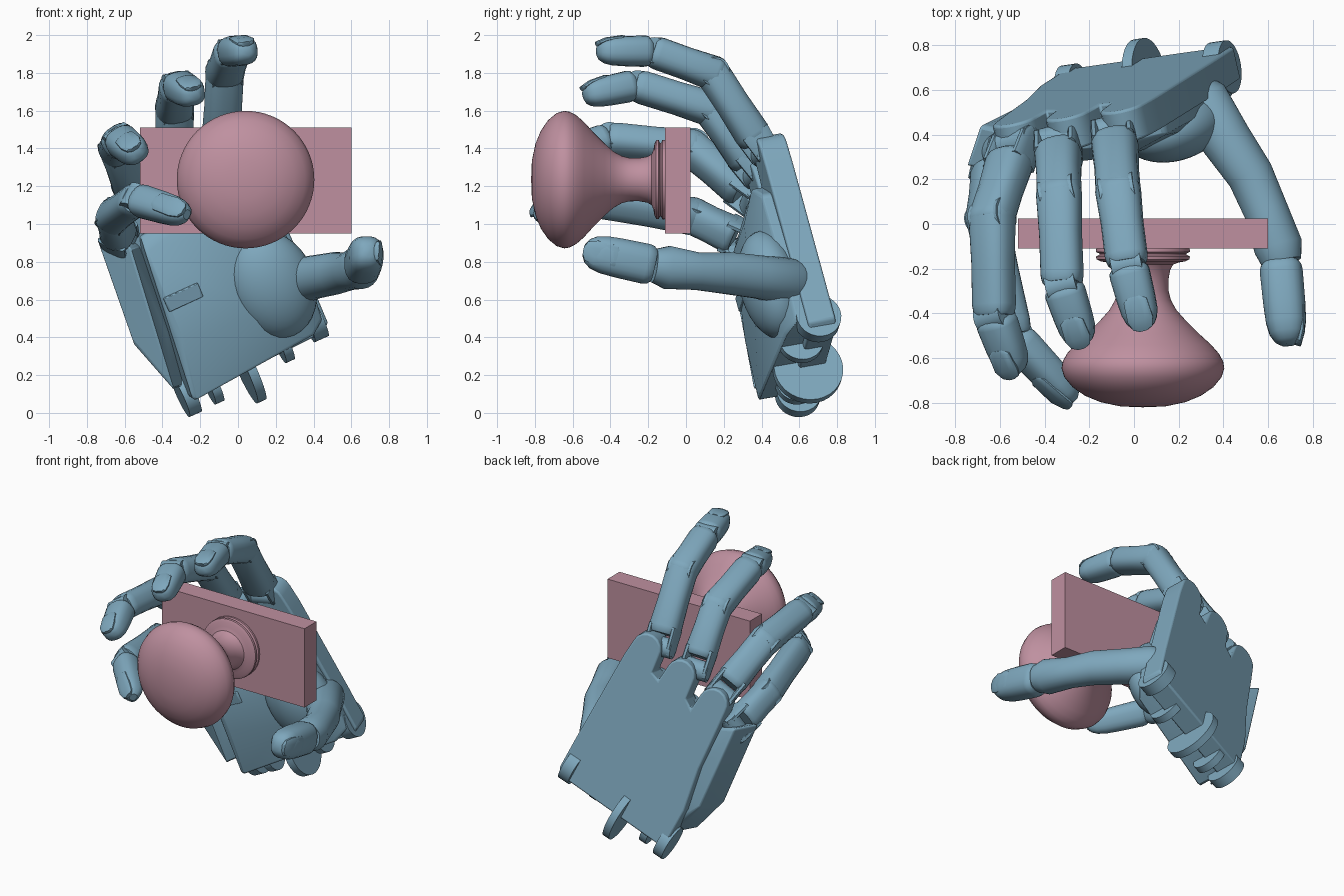
import bpy, bmesh, math
from mathutils import Vector as V, Matrix

if "Cube" in bpy.data.objects:
    bpy.data.objects.remove(bpy.data.objects["Cube"])


def material(name, col):
    m = bpy.data.materials.new(name)
    m.diffuse_color = (*col, 1)
    m.use_nodes = True
    m.node_tree.nodes["Principled BSDF"].inputs["Base Color"].default_value = m.diffuse_color
    return m


BLUE = material("hand_blue", (0.21, 0.39, 0.51))
PINK = material("knob_pink", (0.52, 0.28, 0.35))


def finish(bm, name, mat=BLUE, bevel=0, angle=35):
    bmesh.ops.recalc_face_normals(bm, faces=bm.faces)
    me = bpy.data.meshes.new(name)
    bm.to_mesh(me)
    bm.free()
    ob = bpy.data.objects.new(name, me)
    bpy.context.collection.objects.link(ob)
    me.materials.append(mat)
    if bevel:
        b = ob.modifiers.new("bevel", 'BEVEL')
        b.width, b.segments, b.limit_method = bevel, 3, 'ANGLE'
    bpy.ops.object.select_all(action='DESELECT')
    ob.select_set(True)
    bpy.context.view_layer.objects.active = ob
    bpy.ops.object.shade_smooth_by_angle(angle=math.radians(angle))
    return ob


def loft(name, pts, sizes, side, n=20, power=2.6):
    """Tube through pts; sizes are (half width, half height) of squarish rings."""
    bm = bmesh.new()
    rings = []
    for i, p in enumerate(pts):
        t = (pts[min(i + 1, len(pts) - 1)] - pts[max(i - 1, 0)]).normalized()
        s = (side - t * side.dot(t)).normalized()
        u = t.cross(s)
        ring = []
        for k in range(n):
            a = 2 * math.pi * (k + .5) / n
            x, y = [math.copysign(abs(q) ** (2 / power), q) for q in (math.cos(a), math.sin(a))]
            ring.append(bm.verts.new(p + s * x * sizes[i][0] + u * y * sizes[i][1]))
        rings.append(ring)
    for r, q in zip(rings, rings[1:]):
        for k in range(n):
            bm.faces.new((r[k], r[(k + 1) % n], q[(k + 1) % n], q[k]))
    bm.faces.new(rings[0])
    bm.faces.new(rings[-1])
    return finish(bm, name)


PLAIN = [(0, .8), (.04, .94), (.1, 1), (.5, .96), (.9, 1), (.97, .95), (1, .85)]
TIP = [(0, .8), (.05, .95), (.12, 1), (.5, .99), (.72, .95), (.86, .83), (.95, .62), (1, .32)]


def segment(name, a, b, ra, rb, side, profile):
    f = [(t, k * (ra + (rb - ra) * t)) for t, k in profile]
    return loft(name, [a.lerp(b, t) for t, _ in f], [(r, r * .9) for _, r in f], side)


def nail(name, a, b, r, side):
    t = (b - a).normalized()
    s = (side - t * side.dot(t)).normalized()
    up = t.cross(s)
    pts = [a.lerp(b, f) + up * r * h for f, h in ((.5, .68), (.56, .7), (.85, .58), (.98, .42), (1.01, .38))]
    loft(name, pts, [(w * r, .14 * r) for w in (.3, .55, .6, .45, .25)], side, 12)


def disc(name, centre, axis, r, half):
    loft(name, [centre - axis * half, centre + axis * half], [(r, r)] * 2, V((0.3, .9, .3)), 32, 2)


# Palm frame: C across towards the thumb, D towards the fingers, N out of the palm
O = V((.08, .75, .27))
D = V((-.42, -.27, 1)).normalized()
C = V((.8, .13, .3))
C = (C - D * C.dot(D)).normalized()
N = C.cross(D)


def local(c, d, n):
    return O + C * c + D * d + N * n


def prism(name, outline, n0, n1, bevel):
    bm = bmesh.new()
    f = bm.faces.new([bm.verts.new(local(c, d, n0)) for c, d in outline])
    ext = bmesh.ops.extrude_face_region(bm, geom=[f])['geom']
    bmesh.ops.translate(bm, vec=N * (n1 - n0), verts=[v for v in ext if isinstance(v, bmesh.types.BMVert)])
    return finish(bm, name, bevel=bevel)


def hull(name, pts, bevel):
    bm = bmesh.new()
    for p in pts:
        bm.verts.new(p)
    bmesh.ops.convex_hull(bm, input=bm.verts)
    return finish(bm, name, bevel=bevel)


# Back of the hand with three rounded knuckle tongues
outline = [(-.43, 0), (.39, .02), (.43, .06), (.43, .3)]
for c, d in ((.31, 1.1), (.03, 1.08), (-.25, 1.04)):
    outline.append((c + .11, d - .12))
    outline += [(c + .1 * math.cos(a * math.pi / 8), d + .1 * math.sin(a * math.pi / 8)) for a in range(9)]
    outline.append((c - .11, d - .12))
outline += [(-.38, .6), (-.43, .3)]
prism("palm_back", outline, 0, .15, .012)

# Palm pad, thumb mound and side plate carrying the little finger
pad = [(-.42, .02, .32), (.32, .06, .26), (.4, .1, .2), (.42, .3, .2), (.3, .28, .3), (.1, .3, .34), (-.36, .35, .32),
       (.38, .85, .2), (.15, .8, .28), (-.34, .85, .26), (.2, .97, .2), (-.32, .92, .18)]
hull("palm_pad", [local(c, d, n) for c, d, n in pad] + [local(c, d, .1) for c, d, n in pad], .035)
bm = bmesh.new()
mound = Matrix.Translation(local(.22, .4, .245)) @ Matrix((C, D, N)).transposed().to_4x4()
bmesh.ops.create_uvsphere(bm, u_segments=32, v_segments=20, radius=1, matrix=mound @ Matrix.Diagonal((.23, .3, .16, 1)))
finish(bm, "thumb_mound")
wing = [V(p) for p in ((-.75, .26, .93), (-.57, .22, .88), (-.38, .36, .42), (-.55, .36, .36), (-.43, .38, .26), (-.34, .36, .12))]
hull("side_plate", wing + [p + V((.06, .18, .02)) for p in wing], .015)
hull("side_plate_latch", [V((-.3, .34, .62)) + C * a * .1 + D * b * .04 + N * e * .06
                          for a in (-1, 1) for b in (-1, 1) for e in (-1, 1)], .008)

# Wrist hinge discs
for i, (c, d, n, r, h) in enumerate(((-.41, .02, .1, .12, .035), (-.27, .02, .13, .11, .025), (-.06, 0, .1, .185, .025),
                                     (.16, .08, .15, .12, .025), (.37, .1, .08, .12, .04))):
    disc(f"wrist_disc_{i}", local(c, d, n), C, r, h)

# Fingers: knuckle, middle joint, end joint, tip, base radius, side axis
FINGERS = {
    "index": ((-.09, .42, 1.37), (-.07, .14, 1.80), (-.03, -.18, 1.915), (.045, -.47, 1.915), .105, V((1, .2, .1))),
    "middle": ((-.34, .38, 1.26), (-.335, .13, 1.61), (-.32, -.27, 1.735), (-.23, -.54, 1.68), .105, V((1, .25, .2))),
    "ring": ((-.53, .36, 1.13), (-.635, .03, 1.40), (-.625, -.41, 1.445), (-.53, -.67, 1.37), .105, V((.8, .2, .55))),
    "little": ((-.62, .33, .9), (-.66, .04, 1.04), (-.54, -.50, 1.13), (-.27, -.79, 1.05), .1, V((.5, .35, 1))),
}
for name, (k, p, e, t, r, side) in FINGERS.items():
    k, p, e, t = map(V, (k, p, e, t))
    along = (p - k).normalized()
    s = (side - along * side.dot(along)).normalized()
    segment(name + "_proximal", k + along * .08, p + along * .05, r, r * .95, side, PLAIN)
    for q in (-1, 1):                      # fork prongs at the knuckle
        o = s * q * r * .76
        loft(f"{name}_prong_{q}", [k + o - along * .05, k + o - along * .01, k + o + along * .13],
             [(.02, .045), (.02, .07), (.02, .08)], s, 12, 3)
    disc(name + "_knuckle_pin", k, s, .065, r * .9)
    disc(name + "_middle_pin", p, s, r * .75, r * .75)
    fwd = (e - p).normalized()
    segment(name + "_middle", p - fwd * .05, e, r * .98, r * .9, side, PLAIN)
    disc(name + "_end_pin", e, s, r * .65, r * .65)
    segment(name + "_tip", e + (t - e) * .03, t, r * .88, r * .8, side, TIP)
    nail(name + "_nail", e, t, r * .95, side)

# Thumb
down = V((0, 0, -1))
path = [V(p) for p in ((.22, .6, .68), (.31, .54, .695), (.41, .38, .72), (.52, .22, .74), (.59, .06, .75), (.645, -.1, .77), (.66, -.17, .78))]
loft("thumb_base", path, [(.11, .11), (.125, .125), (.115, .115), (.112, .105), (.1, .1), (.115, .11), (.09, .09)], down, 24, 2.1)
a, b = V((.655, -.17, .78)), V((.69, -.54, .86))
segment("thumb_tip", a, b, .108, .105, down, TIP)
nail("thumb_nail", a, b, .112, down)

# Mounting plate
bm = bmesh.new()
bmesh.ops.create_cube(bm, size=1, matrix=Matrix.Translation((.04, -.0425, 1.23)) @ Matrix.Diagonal((1.12, .135, .56, 1)))
finish(bm, "mounting_plate", PINK)

# Turned door knob: (radius, y)
profile = [(0, -.1), (.205, -.1), (.21, -.115), (.21, -.125), (.195, -.132), (.195, -.138), (.21, -.145), (.208, -.158),
           (.19, -.167), (.16, -.172), (.135, -.182), (.122, -.205), (.114, -.25), (.115, -.3), (.125, -.34), (.15, -.385),
           (.19, -.43), (.25, -.49), (.305, -.54), (.34, -.58), (.359, -.615), (.364, -.645), (.352, -.685), (.315, -.73),
           (.26, -.768), (.19, -.797), (.1, -.816), (0, -.82)]
bm = bmesh.new()
vs = [bm.verts.new((.04 + r, y, 1.235)) for r, y in profile]
es = [bm.edges.new(p) for p in zip(vs, vs[1:])]
bmesh.ops.spin(bm, geom=vs + es, cent=(.04, 0, 1.235), axis=(0, 1, 0), angle=2 * math.pi, steps=64, use_duplicate=False)
bmesh.ops.remove_doubles(bm, verts=bm.verts, dist=.0005)
finish(bm, "door_knob", PINK)
